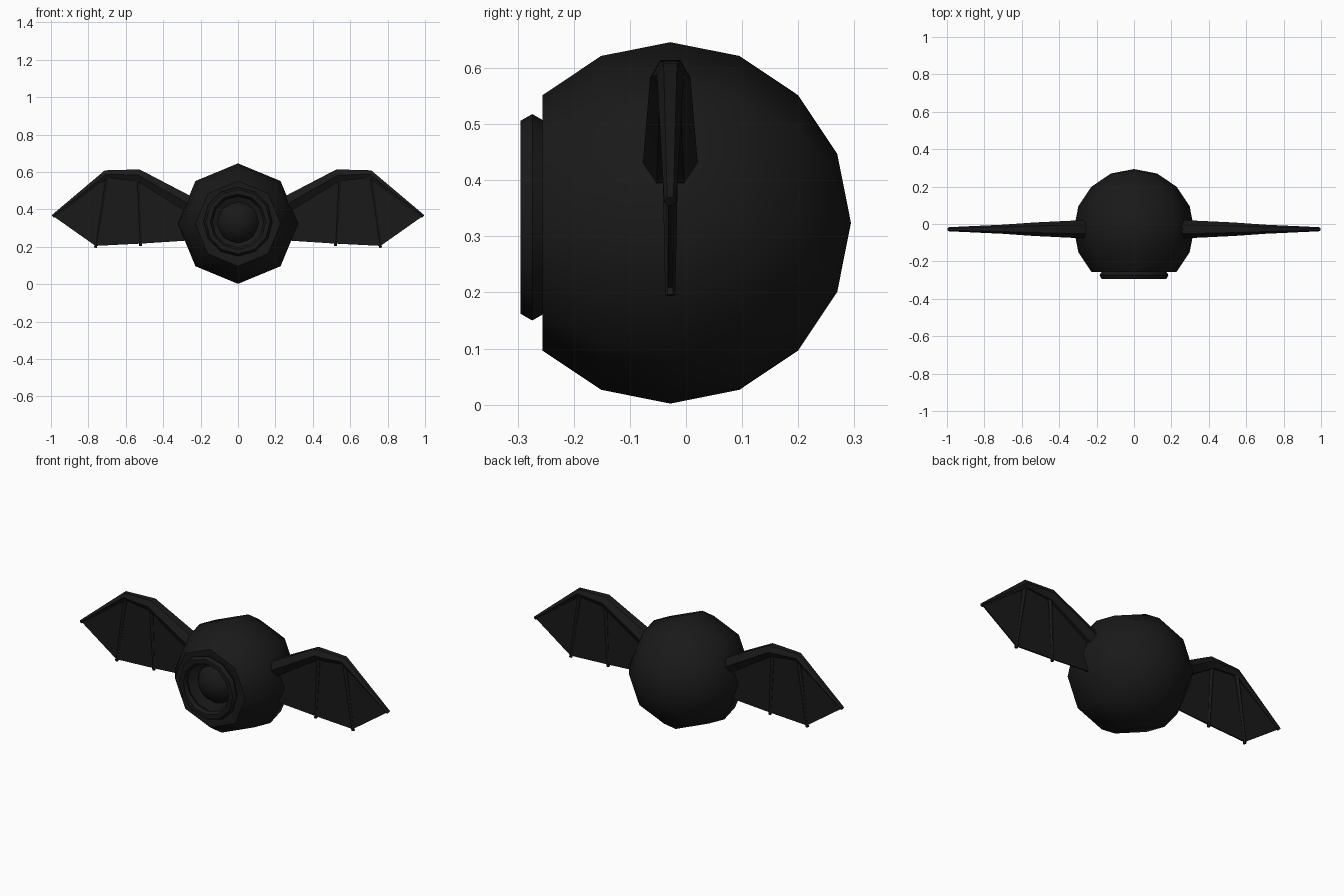
import bpy, bmesh, math
from mathutils import Vector

if "Cube" in bpy.data.objects:
    bpy.data.objects.remove(bpy.data.objects["Cube"])

BLACK = bpy.data.materials.new("black")
BLACK.diffuse_color = (0.01, 0.01, 0.01, 1)
BLACK.use_nodes = True
BLACK.node_tree.nodes["Principled BSDF"].inputs["Base Color"].default_value = BLACK.diffuse_color
WING_Y = -0.028


def finish(name, bm, angle):
    bmesh.ops.remove_doubles(bm, verts=bm.verts, dist=1e-5)
    bmesh.ops.recalc_face_normals(bm, faces=bm.faces)
    mesh = bpy.data.meshes.new(name)
    bm.to_mesh(mesh)
    bm.free()
    mesh.materials.append(BLACK)
    ob = bpy.data.objects.new(name, mesh)
    bpy.context.collection.objects.link(ob)
    bpy.ops.object.select_all(action='DESELECT')
    ob.select_set(True)
    bpy.context.view_layer.objects.active = ob
    bpy.ops.object.shade_smooth_by_angle(angle=math.radians(angle))
    return ob


def lathe(name, profile, z, sides, closed=False, angle=50):
    """Turn a (radius, y) profile around a front-to-back axis at height z."""
    bm = bmesh.new()
    rings = []
    for r, y in profile:
        rings.append([bm.verts.new((r * math.sin(math.tau * i / sides), y,
                                    z + r * math.cos(math.tau * i / sides)))
                      for i in range(sides)])
    pairs = list(zip(rings, rings[1:]))
    if closed:
        pairs.append((rings[-1], rings[0]))
    for a, b in pairs:
        for i in range(sides):
            j = (i + 1) % sides
            bm.faces.new((a[i], a[j], b[j], b[i]))
    return finish(name, bm, angle)


def tube(name, points, side, sides=6):
    """Tapered bone through (x, z, radius) points in the wing plane."""
    bm = bmesh.new()
    path = [Vector((side * x, WING_Y, z)) for x, z, r in points]
    rings = []
    for k, p in enumerate(path):
        dirs = [(path[m + 1] - path[m]).normalized()
                for m in (k - 1, k) if 0 <= m < len(path) - 1]
        t = sum(dirs, Vector()).normalized()
        u = Vector((0, 1, 0))
        v = t.cross(u)
        r = points[k][2]
        stretch = 1 / t.dot(dirs[0])
        rings.append([bm.verts.new(p + r * (u * math.cos(math.tau * i / sides)
                                            + v * stretch * math.sin(math.tau * i / sides)))
                      for i in range(sides)])
    for a, b in zip(rings, rings[1:]):
        for i in range(sides):
            j = (i + 1) % sides
            bm.faces.new((a[i], a[j], b[j], b[i]))
    bm.faces.new(rings[0])
    bm.faces.new(rings[-1])
    return finish(name, bm, 40)


# Body: eight-sided ball, cut flat at the front with a shallow socket
R, CY, CZ = 0.322, -0.028, 0.324
body = [(0, -0.19), (0.10, -0.20), (0.155, -0.256)]
body += [(R * math.sin(math.radians(a)), CY - R * math.cos(math.radians(a)))
         for a in (45, 67.5, 90, 112.5, 135, 157.5)]
body.append((0, CY + R))
lathe("body", body, CZ, 8)

# Eye socket rim: ring with a six-sided section
rim = [(0.16 + 0.024 * math.cos(math.tau * i / 6),
        -0.274 + 0.024 * math.sin(math.tau * i / 6)) for i in range(6)]
lathe("eye_rim", rim, 0.334, 12, closed=True)

# Eyeball set inside the rim
eye = [(0.127 * math.sin(math.pi * i / 8), -0.155 - 0.12 * math.cos(math.pi * i / 8))
       for i in range(9)]
lathe("eyeball", eye, 0.334, 16)

ARM = [(0.20, 0.393, 0.052), (0.535, 0.583, 0.036), (0.705, 0.588, 0.024), (0.99, 0.362, 0.011)]
FINGERS = {"inner_finger": [(0.54, 0.58, 0.017), (0.522, 0.205, 0.009)],
           "outer_finger": [(0.705, 0.585, 0.017), (0.762, 0.195, 0.009)]}
SKIN = [(0.20, 0.40), (0.535, 0.585), (0.705, 0.588), (0.985, 0.362),
        (0.762, 0.205), (0.522, 0.217), (0.20, 0.238)]

for label, side in (("left", -1), ("right", 1)):
    # Wing arm and finger bones
    tube(label + "_wing_arm", ARM, side)
    for part, pts in FINGERS.items():
        tube(label + "_" + part, pts, side)

    # Wing membrane: thin sheet between the bones
    bm = bmesh.new()
    face = bm.faces.new([bm.verts.new((side * x, WING_Y - 0.004, z)) for x, z in SKIN])
    out = bmesh.ops.extrude_face_region(bm, geom=[face], use_keep_orig=True)
    bmesh.ops.translate(bm, vec=(0, 0.008, 0),
                        verts=[g for g in out["geom"] if isinstance(g, bmesh.types.BMVert)])
    finish(label + "_membrane", bm, 30)
